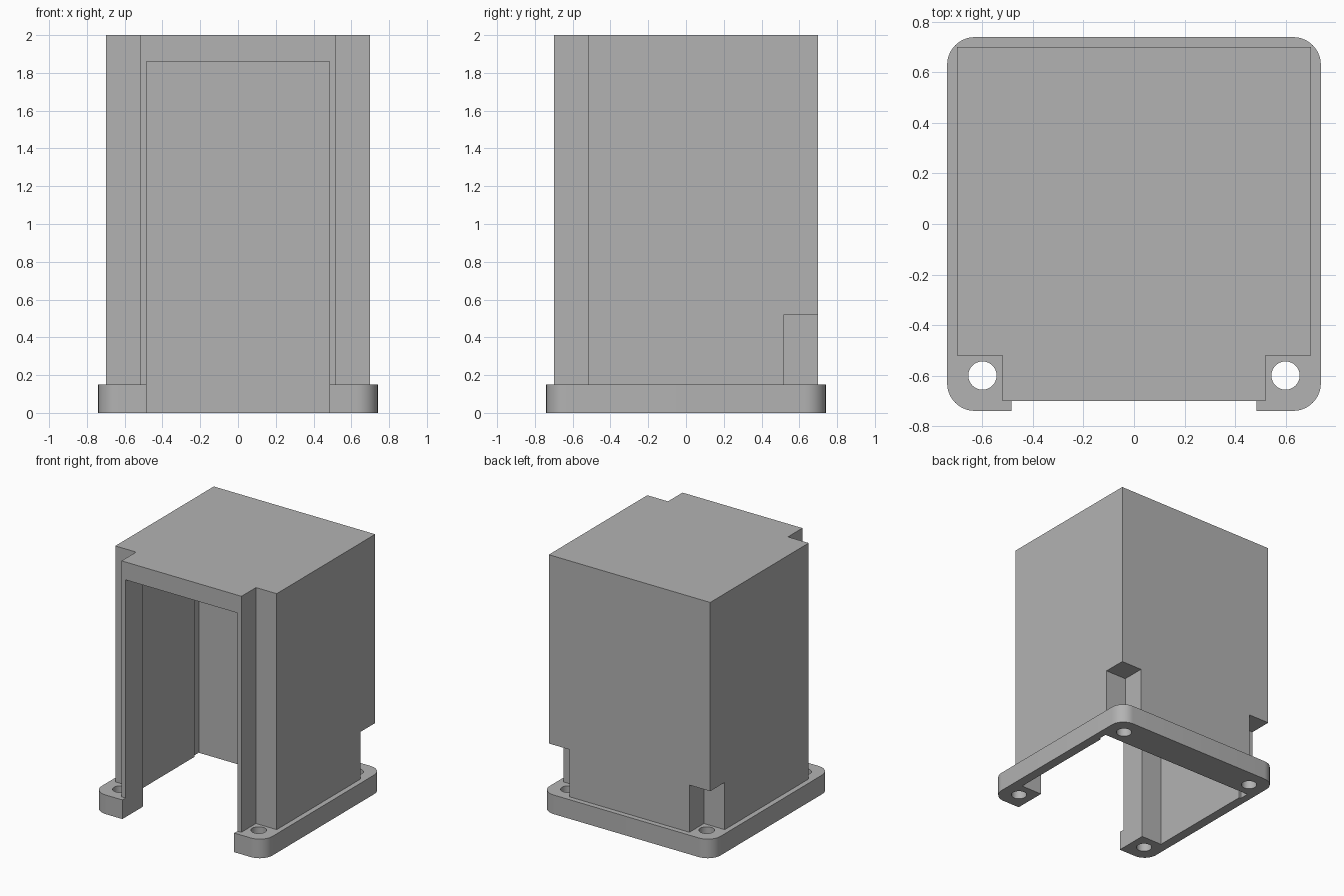
import bpy
import bmesh
from math import cos, sin, radians

if "Cube" in bpy.data.objects:
    bpy.data.objects.remove(bpy.data.objects["Cube"], do_unlink=True)

grey = bpy.data.materials.new("plain_grey")
grey.use_nodes = True
colour = (0.45, 0.45, 0.45, 1)
grey.diffuse_color = colour
grey.node_tree.nodes["Principled BSDF"].inputs["Base Color"].default_value = colour

BODY, PLATE = 0.70, 0.74       # half widths
NOTCH, INNER = 0.52, 0.485     # screw recess edge and its inner wall
CAVITY = 0.665                 # half width of the cavity
FLANGE, LINTEL, TOP = 0.15, 1.86, 2.0


def prism(name, outline, z0, z1):
    """Extrude a plan outline from z0 up to z1."""
    bm = bmesh.new()
    face = bm.faces.new([bm.verts.new((x, y, z0)) for x, y in outline])
    top = bmesh.ops.extrude_face_region(bm, geom=[face])["geom"]
    verts = [v for v in top if isinstance(v, bmesh.types.BMVert)]
    bmesh.ops.translate(bm, verts=verts, vec=(0, 0, z1 - z0))
    bmesh.ops.recalc_face_normals(bm, faces=bm.faces)
    mesh = bpy.data.meshes.new(name)
    bm.to_mesh(mesh)
    bm.free()
    mesh.materials.append(grey)
    obj = bpy.data.objects.new(name, mesh)
    bpy.context.collection.objects.link(obj)
    return obj


def arc(cx, cy, r, start, end, steps):
    angles = [radians(start + (end - start) * i / steps) for i in range(steps + 1)]
    return [(cx + r * cos(a), cy + r * sin(a)) for a in angles]


def rect(x0, x1, y0, y1):
    return [(x0, y0), (x1, y0), (x1, y1), (x0, y1)]


def mirrored(half):
    return half + [(-x, y) for x, y in reversed(half)]


def cut(obj, outline, z0, z1):
    """Subtract a prism from the object and discard the cutter."""
    cutter = prism("cutter", outline, z0, z1)
    cutter.hide_render = True
    mod = obj.modifiers.new("cut", "BOOLEAN")
    mod.operation, mod.solver, mod.object = "DIFFERENCE", "EXACT", cutter
    bpy.context.view_layer.objects.active = obj
    bpy.ops.object.modifier_apply(modifier=mod.name)
    bpy.data.objects.remove(cutter, do_unlink=True)


# Cavity plan, open at the front, with shallow grooves beside the back wall
cavity = mirrored([(INNER, -1), (INNER, -INNER), (CAVITY, -INNER),
                   (CAVITY, 0.41), (0.68, 0.41), (0.68, INNER)])

# Housing: block hollowed from below, screw recesses at the four corners
housing = prism("housing", rect(-BODY, BODY, -BODY, BODY), FLANGE, TOP)
cut(housing, cavity, -1, LINTEL)
for sx in (-1, 1):
    xs = sorted((sx * NOTCH, sx * 1))
    cut(housing, rect(*xs, -1, -NOTCH), -1, TOP + 1)
    cut(housing, rect(*xs, NOTCH, 1), -1, 0.52)

# Base flange: rounded plate with the same cavity and four screw holes
R = 0.11
C = PLATE - R
corners = [(C, C, 0), (-C, C, 90), (-C, -C, 180), (C, -C, 270)]
outline = [p for x, y, a in corners for p in arc(x, y, R, a, a + 90, 10)]
flange = prism("base_flange", outline, 0, FLANGE)
cut(flange, cavity, -1, 1)
for sx in (-1, 1):
    for sy in (-1, 1):
        hole = arc(sx * 0.6, sy * 0.6, 0.056, 0, 360, 32)[:-1]
        cut(flange, hole, -1, 1)

# Smooth the rounded corners and holes, keep the edges sharp
for obj in (housing, flange):
    bpy.ops.object.select_all(action="DESELECT")
    obj.select_set(True)
    bpy.context.view_layer.objects.active = obj
    bpy.ops.object.shade_smooth_by_angle(angle=radians(30))
